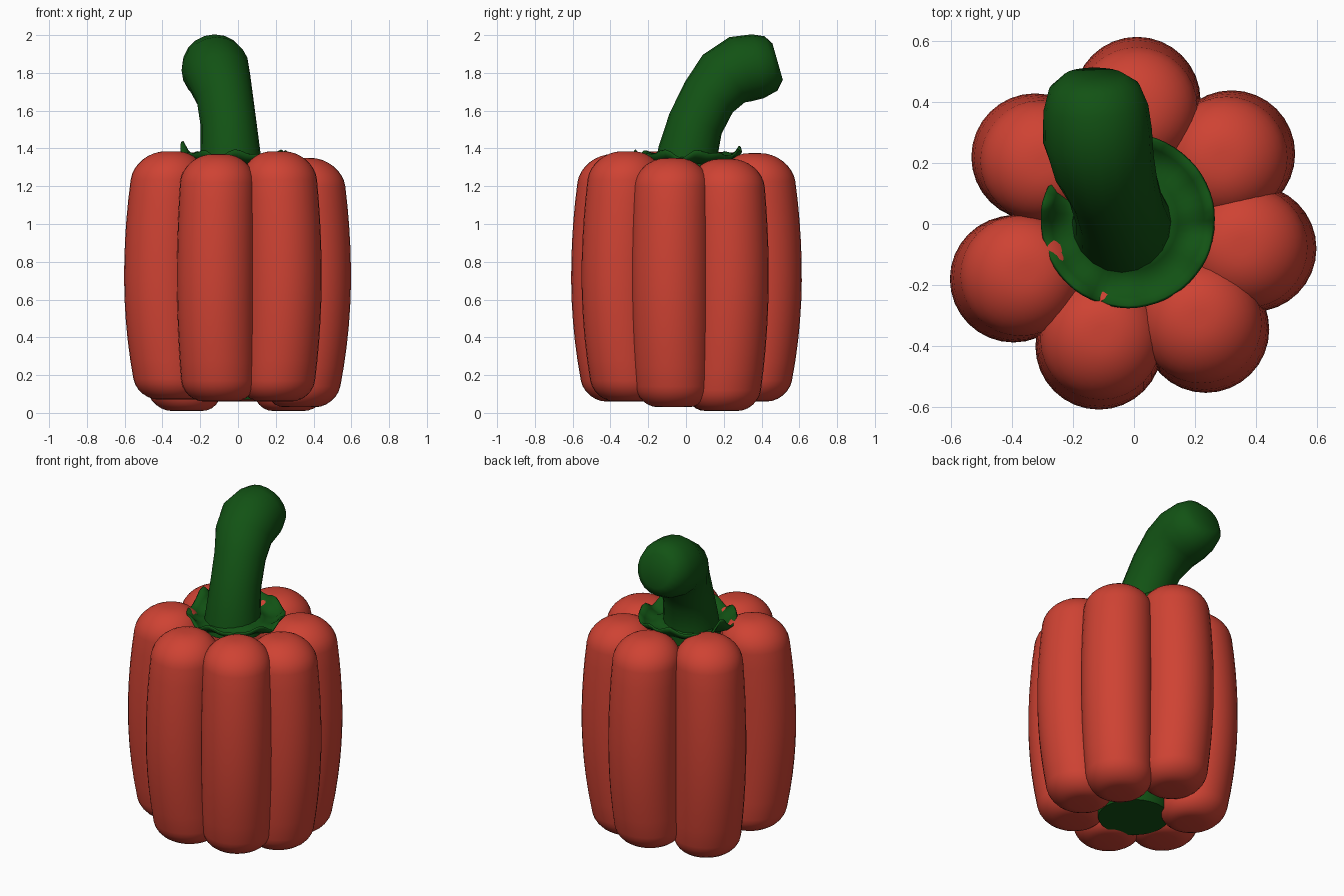
import bpy, bmesh, math
from mathutils import Vector

cube = bpy.data.objects.get("Cube")
if cube:
    bpy.data.objects.remove(cube)


def material(name, rgb):
    m = bpy.data.materials.new(name)
    m.use_nodes = True
    m.diffuse_color = (*rgb, 1)
    m.node_tree.nodes["Principled BSDF"].inputs["Base Color"].default_value = (*rgb, 1)
    return m


RED = material("pepper red", (0.62, 0.055, 0.033))
GREEN = material("stem green", (0.006, 0.085, 0.007))


def loft(name, rings, mat, caps=True, angle=50):
    """Skin a list of closed rings of points into one smooth object."""
    bm = bmesh.new()
    loops = [[bm.verts.new(p) for p in ring] for ring in rings]
    n = len(loops[0])
    for a, b in zip(loops, loops[1:]):
        for i in range(n):
            j = (i + 1) % n
            bm.faces.new((a[i], a[j], b[j], b[i]))
    if caps:
        bm.faces.new(loops[0][::-1])
        bm.faces.new(loops[-1])
    bmesh.ops.recalc_face_normals(bm, faces=bm.faces)
    mesh = bpy.data.meshes.new(name)
    bm.to_mesh(mesh)
    bm.free()
    mesh.materials.append(mat)
    obj = bpy.data.objects.new(name, mesh)
    bpy.context.collection.objects.link(obj)
    bpy.ops.object.select_all(action='DESELECT')
    obj.select_set(True)
    bpy.context.view_layer.objects.active = obj
    bpy.ops.object.shade_smooth_by_angle(angle=math.radians(angle))
    return obj


def circle(center, radius, n, normal=Vector((0, 0, 1))):
    u = Vector((1, 0, 0))
    u = (u - normal * u.dot(normal)).normalized()
    v = normal.cross(u)
    return [Vector(center) + radius * (u * math.cos(t) + v * math.sin(t))
            for t in (2 * math.pi * i / n for i in range(n))]


# Seven bulging lobes: middle x, middle y, bottom z, top z
LOBES = [
    (0.01, 0.405, 0.06, 1.375), (0.32, 0.23, 0.01, 1.345),
    (0.39, -0.08, 0.03, 1.35), (0.235, -0.345, 0.06, 1.385),
    (-0.115, -0.40, 0.06, 1.37), (-0.395, -0.18, 0.07, 1.385),
    (-0.325, 0.22, 0.01, 1.38),
]


def lobe(index, x, y, low, high):
    cap_low, cap_high = 0.11, 0.15
    spans = []
    # rounded bottom, long body, rounded top as (height, radius scale)
    for k in range(1, 7):
        t = math.pi / 2 * k / 6
        spans.append((low + cap_low * (1 - math.cos(t)), 0.42 + 0.58 * math.sin(t)))
    body = high - cap_high - low - cap_low
    spans += [(low + cap_low + body * k / 10, 1) for k in range(1, 10)]
    for k in range(8):
        t = math.pi / 2 * k / 8
        spans.append((high - cap_high * (1 - math.sin(t)), 0.15 + 0.85 * math.cos(t)))
    spans.insert(0, (low, 0.42))
    spans.append((high, 0.15))
    rings = []
    for z, scale in spans:
        bend = (z - 0.72) / 0.65
        pull = 1 - (0.10 if bend > 0 else 0.14) * bend * bend
        radius = (0.208 - 0.016 * bend * bend) * scale
        rings.append(circle((x * pull, y * pull, z), radius, 32))
    loft(f"lobe_{index}", rings, RED)


for i, spec in enumerate(LOBES, 1):
    lobe(i, *spec)

# Curved stem: x, y, z, radius along its path
PATH = [
    (-0.04, 0.00, 1.26, 0.17), (-0.04, 0.01, 1.38, 0.158),
    (-0.05, 0.05, 1.53, 0.148), (-0.07, 0.12, 1.67, 0.150),
    (-0.10, 0.20, 1.77, 0.168), (-0.12, 0.29, 1.82, 0.180),
    (-0.125, 0.38, 1.835, 0.172), (-0.13, 0.45, 1.85, 0.148),
    (-0.13, 0.485, 1.86, 0.10),
]
points = [Vector(p[:3]) for p in PATH]
stem_rings = []
for i, p in enumerate(points):
    ahead = points[min(i + 1, len(points) - 1)]
    behind = points[max(i - 1, 0)]
    stem_rings.append(circle(p, PATH[i][3], 20, (ahead - behind).normalized()))
loft("stem", stem_rings, GREEN)

# Torn, upturned leaf collar around the stem
SEGMENTS = 56


def collar_ring(radius, height, ruffle):
    ring = []
    for i in range(SEGMENTS):
        a = 2 * math.pi * i / SEGMENTS
        wave = abs(math.sin(3.5 * a + 0.4)) - 0.5 + 0.35 * math.sin(11 * a)
        spike = max(0, math.cos(a - 1.7)) ** 60 + max(0, math.cos(a - 2.9)) ** 60
        z = height + ruffle * (0.03 * wave + 0.05 * spike)
        ring.append((-0.02 + radius * math.cos(a), 0.01 + radius * math.sin(a), z))
    return ring


collar = loft("leaf_collar", [
    collar_ring(0.12, 1.37, 0), collar_ring(0.165, 1.335, 0),
    collar_ring(0.21, 1.325, 0.3), collar_ring(0.25, 1.345, 0.7),
    collar_ring(0.277, 1.372, 1),
], GREEN, caps=False)
thick = collar.modifiers.new("thickness", 'SOLIDIFY')
thick.thickness = 0.012

# Green core closing the underside
loft("bottom_core", [
    circle((-0.04, -0.05, 0.07), 0.205, 32),
    circle((-0.04, -0.05, 0.10), 0.212, 32),
    circle((-0.03, -0.03, 0.35), 0.20, 32),
], GREEN)
